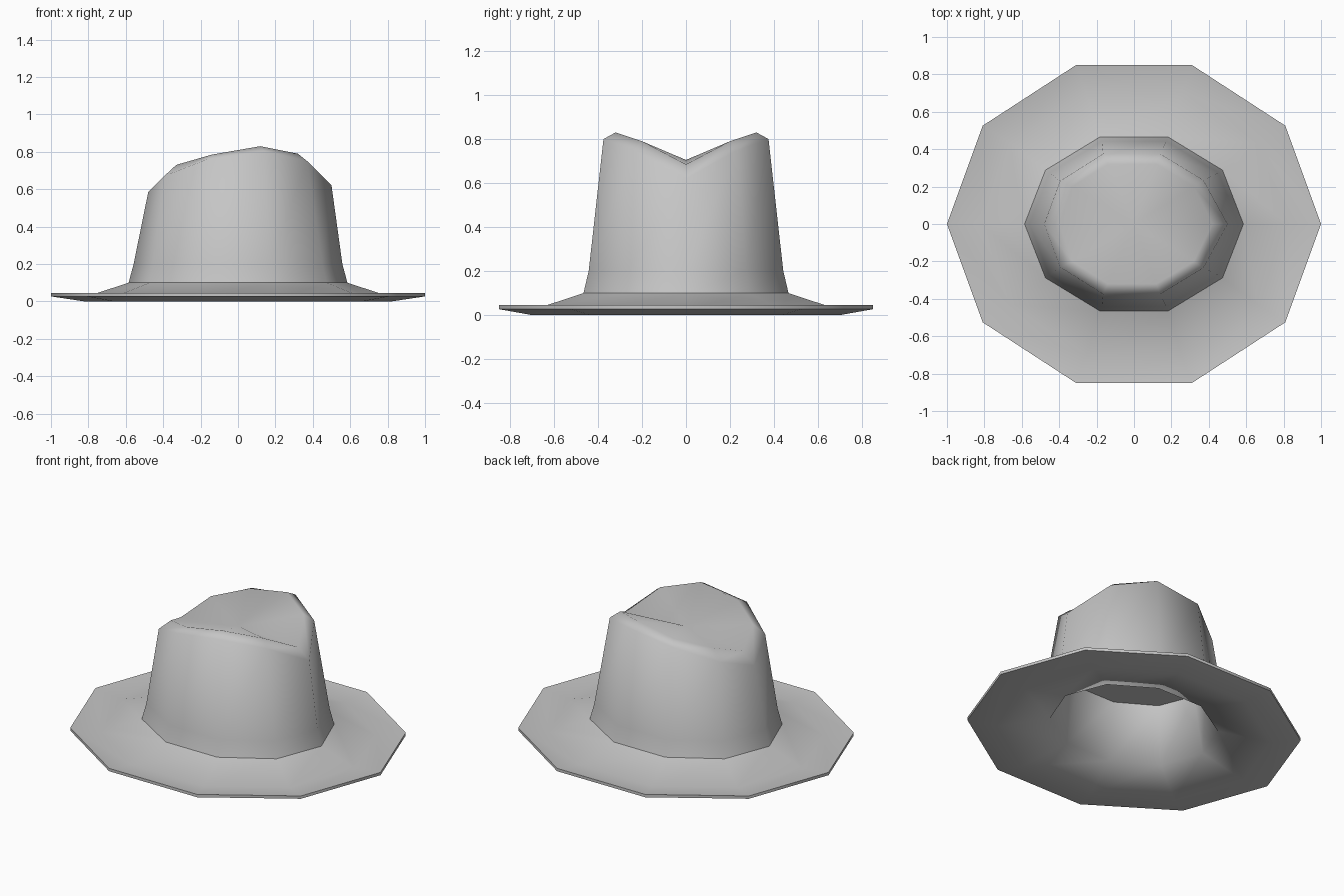
import bpy, bmesh
from math import sin, cos, pi

cube = bpy.data.objects.get("Cube")
if cube:
    bpy.data.objects.remove(cube, do_unlink=True)

SIDES = 10


def oval(rx, ry, z):
    """Ten-sided oval ring."""
    return [(rx * cos(2 * pi * i / SIDES), ry * sin(2 * pi * i / SIDES), z)
            for i in range(SIDES)]


def mirrored(half):
    """Complete a half ring across the y = 0 plane."""
    return half + [(x, -y, z) for x, y, z in half[-2:0:-1]]


felt = bpy.data.materials.new("grey felt")
felt.use_nodes = True
grey = (0.56, 0.56, 0.56, 1)
felt.diffuse_color = grey
felt.node_tree.nodes["Principled BSDF"].inputs["Base Color"].default_value = grey

# Pinched crown: shoulder and crest
shoulder = mirrored([(0.50, 0, 0.62), (0.37, 0.235, 0.75), (0.14, 0.375, 0.80),
                     (-0.165, 0.375, 0.76), (-0.395, 0.23, 0.67), (-0.48, 0, 0.585)])
crest = mirrored([(0.42, 0, 0.685), (0.32, 0.20, 0.79), (0.12, 0.32, 0.83),
                  (-0.14, 0.32, 0.785), (-0.33, 0.20, 0.73), (-0.40, 0, 0.655)])

# Rings from the inner ceiling, under the brim, round its edge and up the crown
ceiling = oval(0.45, 0.365, 0.42)
brim_under = oval(1.0, 0.894, 0.027)
brim_edge = oval(1.0, 0.894, 0.045)
crown_base = oval(0.585, 0.49, 0.10)
rings = [
    ceiling,
    oval(0.515, 0.43, 0.065),
    oval(0.82, 0.735, 0),
    brim_under,
    brim_edge,
    oval(0.82, 0.735, 0.023),
    crown_base,
    oval(0.558, 0.465, 0.20),
    shoulder,
    crest,
]

bm = bmesh.new()
loops = [[bm.verts.new(p) for p in ring] for ring in rings]
for low, high in zip(loops, loops[1:]):
    for i in range(SIDES):
        j = (i + 1) % SIDES
        bm.faces.new((low[i], low[j], high[j], high[i]))

# Flat inner ceiling, and the sunken crease on top of the crown
bm.faces.new(loops[0])
crease = bm.verts.new((0, 0, 0.705))
for i in range(SIDES):
    bm.faces.new((loops[-1][i], loops[-1][(i + 1) % SIDES], crease))
bmesh.ops.recalc_face_normals(bm, faces=bm.faces[:])

# Smooth felt with crisp folds at the ceiling, brim edge and crown base
for face in bm.faces:
    face.smooth = True
for ring in (ceiling, brim_under, brim_edge, crown_base):
    loop = loops[rings.index(ring)]
    for i in range(SIDES):
        bm.edges.get((loop[i], loop[(i + 1) % SIDES])).smooth = False

mesh = bpy.data.meshes.new("hat")
bm.to_mesh(mesh)
bm.free()
mesh.materials.append(felt)
hat = bpy.data.objects.new("hat", mesh)
bpy.context.collection.objects.link(hat)
